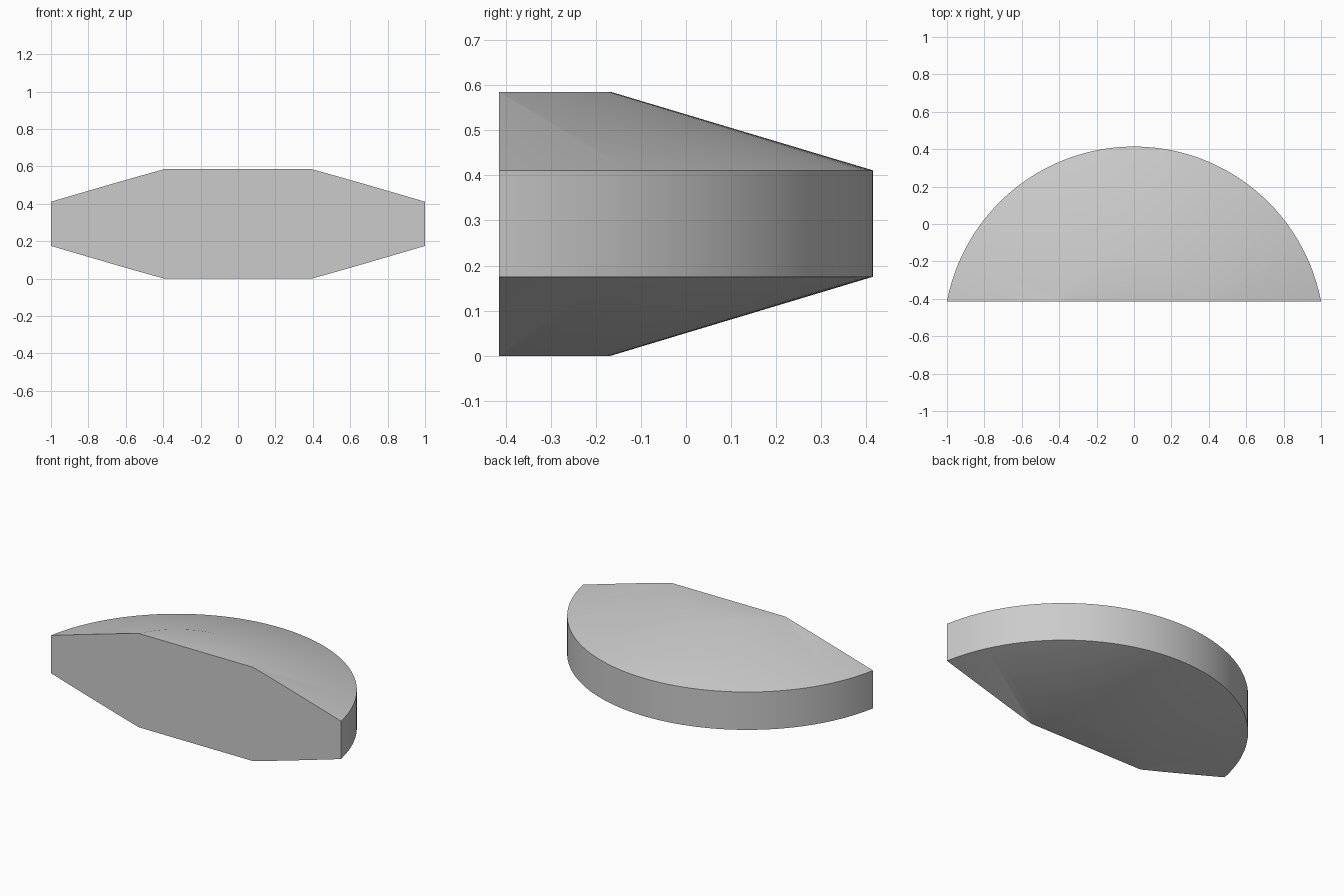
import bpy
import bmesh
import math
from mathutils import Vector

if "Cube" in bpy.data.objects:
    bpy.data.objects.remove(bpy.data.objects["Cube"], do_unlink=True)

FRONT_Y = -0.414
AXIS = Vector((0, -0.604, 0))
SEGMENTS = 128

# Half section of the bevelled disc: radius from the axis, height
profile = [(0, 0), (0.437, 0), (1.018, 0.175), (1.018, 0.411), (0.437, 0.585), (0, 0.585)]

# Single light grey
grey = bpy.data.materials.new("light_grey")
grey.use_nodes = True
grey.diffuse_color = (0.6, 0.6, 0.6, 1)
grey.node_tree.nodes["Principled BSDF"].inputs["Base Color"].default_value = (0.6, 0.6, 0.6, 1)

# Turn the section into a full disc
bm = bmesh.new()
points = [bm.verts.new(AXIS + Vector((r, 0, z))) for r, z in profile]
edges = [bm.edges.new(pair) for pair in zip(points, points[1:])]
bmesh.ops.spin(bm, geom=points + edges, cent=AXIS, axis=(0, 0, 1),
               angle=math.tau, steps=SEGMENTS)
bmesh.ops.remove_doubles(bm, verts=bm.verts, dist=0.0001)

# Slice off the front and close it with one flat face
cut = bmesh.ops.bisect_plane(bm, geom=bm.verts[:] + bm.edges[:] + bm.faces[:],
                             plane_co=(0, FRONT_Y, 0), plane_no=(0, -1, 0),
                             clear_outer=True)
rim = [e for e in cut["geom_cut"] if isinstance(e, bmesh.types.BMEdge)]
bmesh.ops.contextual_create(bm, geom=rim)
bmesh.ops.recalc_face_normals(bm, faces=bm.faces)

mesh = bpy.data.meshes.new("bevelled_disc_segment")
bm.to_mesh(mesh)
bm.free()
mesh.materials.append(grey)
segment = bpy.data.objects.new("bevelled_disc_segment", mesh)
bpy.context.collection.objects.link(segment)

# Smooth curved wall and bevels, crisp outer edges
bpy.ops.object.select_all(action="DESELECT")
segment.select_set(True)
bpy.context.view_layer.objects.active = segment
bpy.ops.object.shade_smooth_by_angle(angle=math.radians(30))
